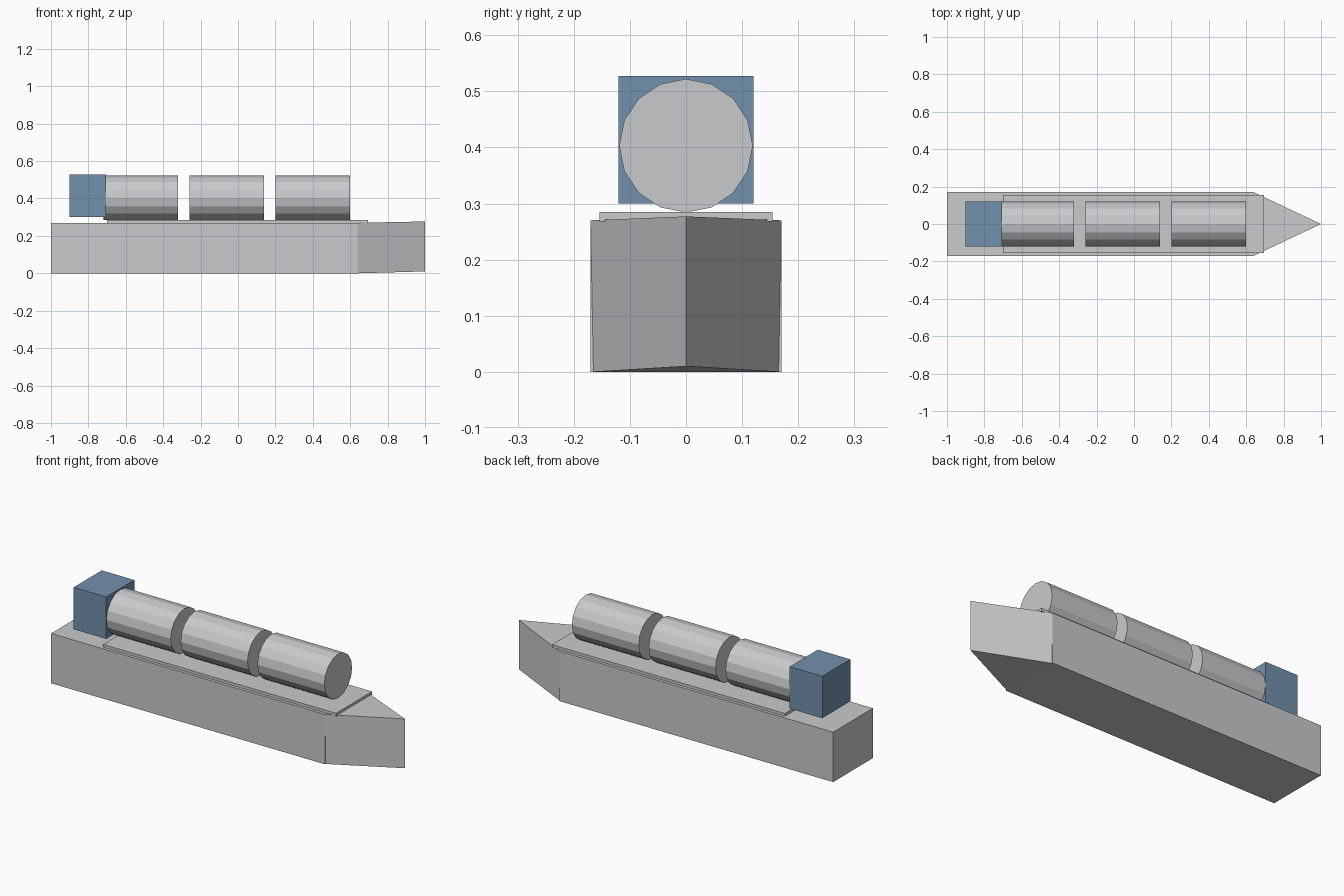
import bpy
import math

cube = bpy.data.objects.get("Cube")
if cube:
    bpy.data.objects.remove(cube, do_unlink=True)


def material(name, rgb):
    mat = bpy.data.materials.new(name)
    mat.use_nodes = True
    mat.diffuse_color = (*rgb, 1)
    mat.node_tree.nodes["Principled BSDF"].inputs["Base Color"].default_value = (*rgb, 1)
    return mat


grey = material("light grey", (0.58, 0.59, 0.60))
blue = material("steel blue", (0.17, 0.28, 0.42))


def box(name, x, y, z, mat):
    """Box from (low, high) ranges along x and z and a half width y."""
    bpy.ops.mesh.primitive_cube_add(size=1, location=(sum(x) / 2, 0, sum(z) / 2))
    ob = bpy.context.object
    ob.name = name
    ob.scale = (x[1] - x[0], 2 * y, z[1] - z[0])
    bpy.ops.object.transform_apply(location=False, rotation=False, scale=True)
    ob.data.materials.append(mat)
    return ob


# Hull, deck plate and stern cabin
box("hull", (-1, 0.64), 0.17, (0, 0.27), grey)
box("deck_plate", (-0.7, 0.695), 0.154, (0.268, 0.285), grey)
box("cabin", (-0.9, -0.705), 0.12, (0.3, 0.527), blue)

# Bow wedge, its tip raised slightly above the keel and deck
verts = [(0.64, -0.165, 0), (0.64, 0.165, 0), (1, 0, 0.01),
         (0.64, -0.17, 0.27), (0.64, 0.17, 0.27), (1, 0, 0.277)]
faces = [(0, 1, 2), (3, 5, 4), (0, 2, 5, 3), (2, 1, 4, 5), (1, 0, 3, 4)]
mesh = bpy.data.meshes.new("bow")
mesh.from_pydata(verts, [], faces)
mesh.materials.append(grey)
bow = bpy.data.objects.new("bow", mesh)
bpy.context.collection.objects.link(bow)

# Row of three tanks lying along the deck
for i in range(3):
    bpy.ops.mesh.primitive_cylinder_add(
        vertices=16, radius=0.119, depth=0.4,
        location=(-0.52 + 0.46 * i, 0, 0.403), rotation=(0, math.pi / 2, 0))
    tank = bpy.context.object
    tank.name = f"tank_{i + 1}"
    tank.data.materials.append(grey)

# Consistent outward faces on the bow
bpy.ops.object.select_all(action="DESELECT")
bpy.context.view_layer.objects.active = bow
bow.select_set(True)
bpy.ops.object.mode_set(mode="EDIT")
bpy.ops.mesh.select_all(action="SELECT")
bpy.ops.mesh.normals_make_consistent(inside=False)
bpy.ops.object.mode_set(mode="OBJECT")
